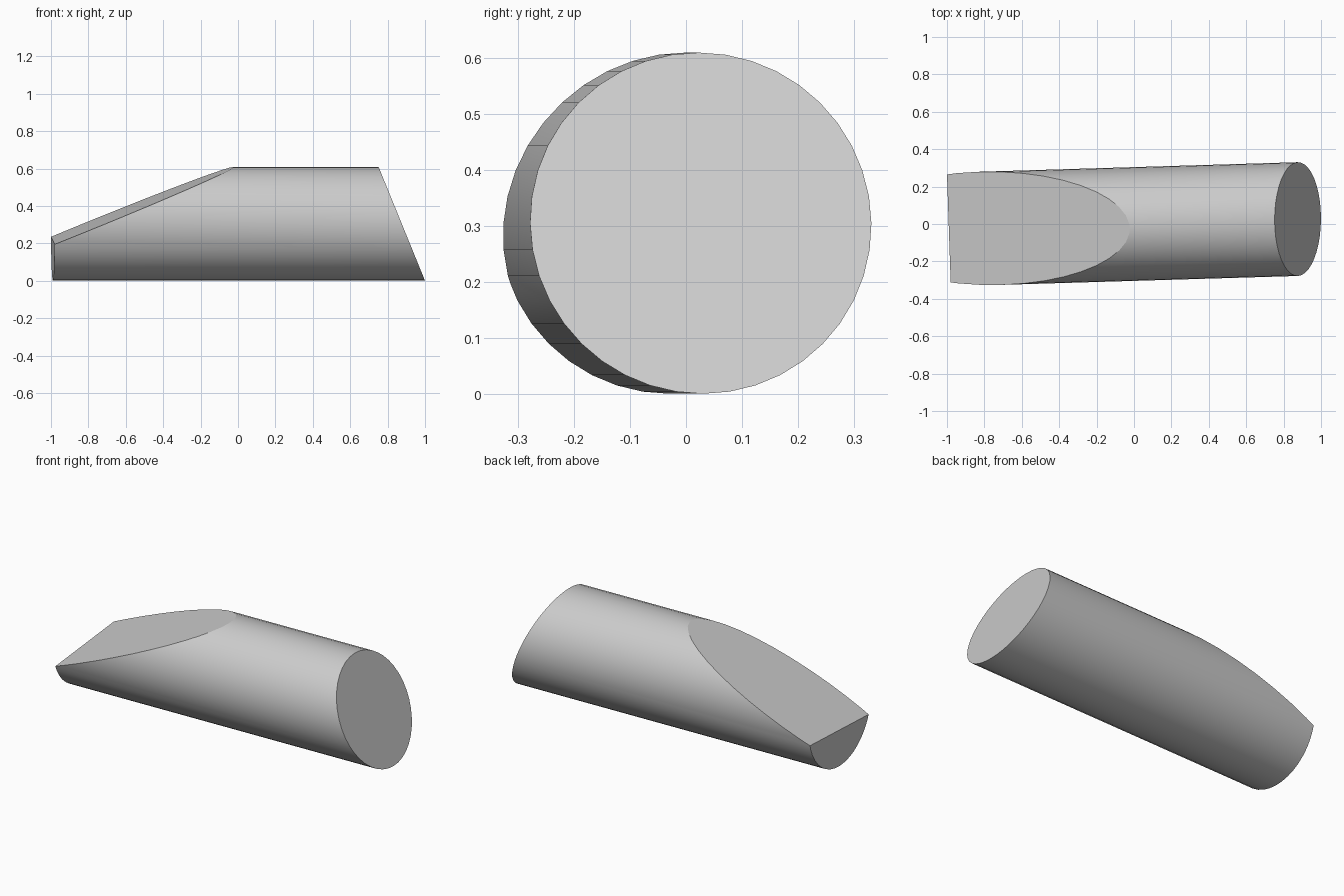
import bpy, bmesh, math
from mathutils import Vector, Matrix

if "Cube" in bpy.data.objects:
    bpy.data.objects.remove(bpy.data.objects["Cube"])

RADIUS = 0.304
SLOPE = 0.03  # the rod drifts slightly towards +y along x


def slice_off(bm, point, normal):
    """Cut away the side the normal points to and cap the opening."""
    geom = bm.verts[:] + bm.edges[:] + bm.faces[:]
    bmesh.ops.bisect_plane(bm, geom=geom, plane_co=point, plane_no=normal,
                           clear_outer=True)
    rim = [e for e in bm.edges if e.is_boundary]
    bmesh.ops.contextual_create(bm, geom=rim)


# Long round rod
bm = bmesh.new()
bmesh.ops.create_cone(bm, cap_ends=True, segments=40,
                      radius1=RADIUS, radius2=RADIUS, depth=3)
turn = (Matrix.Translation((0, 0, RADIUS + 0.001))
        @ Matrix.Rotation(math.atan(SLOPE), 4, 'Z')
        @ Matrix.Rotation(math.pi / 2, 4, 'Y'))
bmesh.ops.transform(bm, matrix=turn, verts=bm.verts)

# Slanted right end and square left end
slice_off(bm, Vector((1, 0, 0)), Vector((0.608, 0, 0.248)).normalized())
slice_off(bm, Vector((-1, 0.27, 0)), Vector((-1, -0.034, 0)).normalized())

# Long sloping cut over the left half
a, b, c = Vector((-1, 0.267, 0.235)), Vector((-0.98, -0.312, 0.195)), Vector((-0.025, 0, 0.609))
normal = (b - a).cross(c - a).normalized()
if normal.z < 0:
    normal.negate()
slice_off(bm, a, normal)

bmesh.ops.recalc_face_normals(bm, faces=bm.faces)
mesh = bpy.data.meshes.new("cut_rod")
bm.to_mesh(mesh)
bm.free()
rod = bpy.data.objects.new("cut_rod", mesh)
bpy.context.collection.objects.link(rod)

# Round side shaded smooth, cut edges kept sharp
bpy.context.view_layer.objects.active = rod
rod.select_set(True)
bpy.ops.object.shade_smooth_by_angle(angle=math.radians(20))
